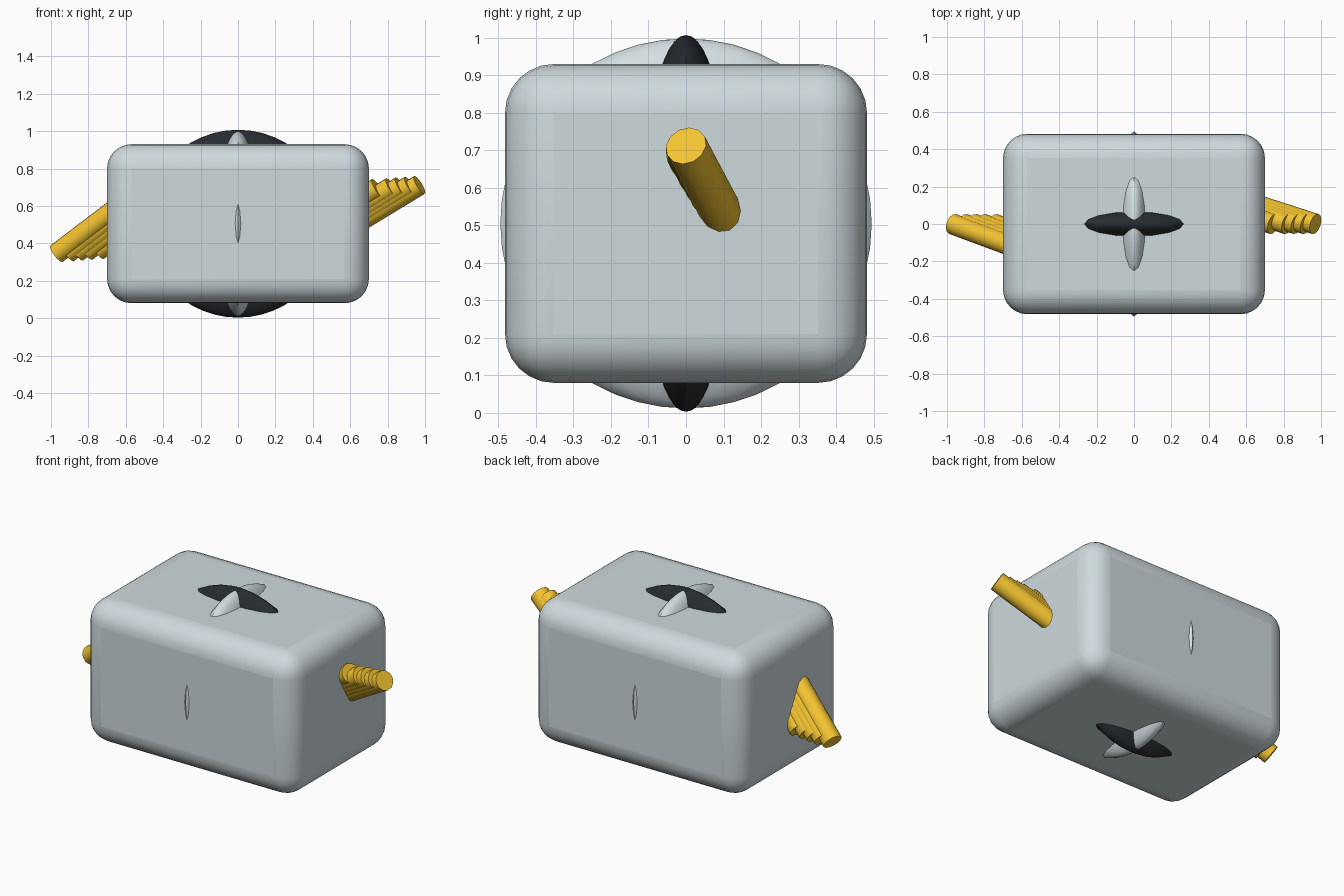
import bpy
from mathutils import Vector

if "Cube" in bpy.data.objects:
    bpy.data.objects.remove(bpy.data.objects["Cube"])


def paint(ob, name, rgb):
    mat = bpy.data.materials.get(name) or bpy.data.materials.new(name)
    mat.diffuse_color = (*rgb, 1)
    mat.use_nodes = True
    mat.node_tree.nodes["Principled BSDF"].inputs["Base Color"].default_value = mat.diffuse_color
    ob.data.materials.append(mat)


def smooth(ob, angle=0.6):
    bpy.ops.object.select_all(action='DESELECT')
    ob.select_set(True)
    bpy.context.view_layer.objects.active = ob
    bpy.ops.object.shade_smooth_by_angle(angle=angle)


def lens(name, half_size, rgb):
    bpy.ops.mesh.primitive_uv_sphere_add(segments=16, ring_count=24, radius=1, location=(0, 0, 0.505))
    ob = bpy.context.object
    ob.name = name
    ob.scale = half_size
    bpy.ops.object.transform_apply(location=False, rotation=False)
    smooth(ob)
    paint(ob, name + "_colour", rgb)


def rod(name, tip, direction, length, radius=0.056):
    tip, d = Vector(tip), Vector(direction).normalized()
    bpy.ops.mesh.primitive_cylinder_add(vertices=12, radius=radius, depth=length,
                                        location=tip + d * length / 2)
    ob = bpy.context.object
    ob.name = name
    ob.rotation_euler = d.to_track_quat('Z', 'Y').to_euler()
    smooth(ob)
    paint(ob, "gold", (0.9, 0.55, 0.03))


# Rounded box body
bpy.ops.mesh.primitive_cube_add(size=1, location=(0, 0, 0.505))
body = bpy.context.object
body.name = "body"
body.scale = (1.4, 0.965, 0.85)
bpy.ops.object.transform_apply(location=False, rotation=False)
bevel = body.modifiers.new("round_edges", 'BEVEL')
bevel.width = 0.13
bevel.segments = 6
smooth(body)
paint(body, "pale_blue_grey", (0.62, 0.7, 0.73))

# Crossed flattened spheres showing through the faces
lens("dark_lens", (0.5, 0.123, 0.502), (0.02, 0.025, 0.03))
lens("pale_lens", (0.12, 0.495, 0.493), (0.66, 0.74, 0.77))

# Staggered rods leaving each end
for i, x in enumerate((0.97, 0.92, 0.87, 0.82, 0.745)):
    rod(f"right_rod_{i}", (x, 0.0, 0.712 - 0.004 * i), (-0.28, 0.09, -0.17), 0.55)
for i, x in enumerate((-0.97, -0.91, -0.86, -0.81, -0.75)):
    rod(f"left_rod_{i}", (x, 0.0, 0.345 + 0.004 * i), (0.27, -0.1, 0.205), 0.55)
